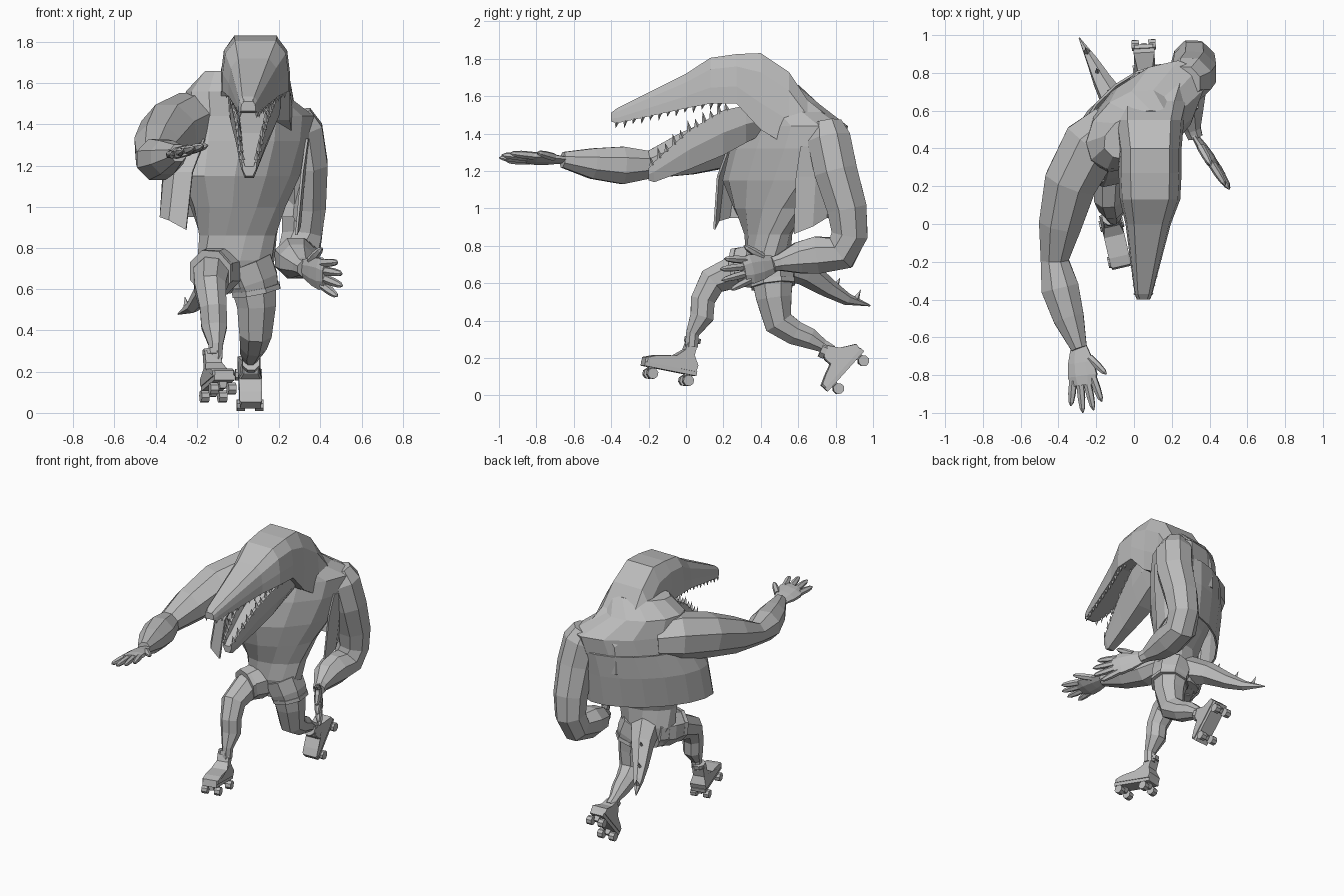
import bpy, bmesh
from math import cos, sin, pi, radians
from mathutils import Vector, Matrix

cube = bpy.data.objects.get("Cube")
if cube:
    bpy.data.objects.remove(cube)

grey = bpy.data.materials.new("plain_grey")
grey.use_nodes = True
grey.diffuse_color = (0.5, 0.5, 0.5, 1)
grey.node_tree.nodes["Principled BSDF"].inputs["Base Color"].default_value = (0.5, 0.5, 0.5, 1)


def finish(name, bm, matrix=None):
    """Turn a bmesh into a flat shaded object."""
    bmesh.ops.recalc_face_normals(bm, faces=bm.faces)
    if matrix:
        bm.transform(matrix)
    mesh = bpy.data.meshes.new(name)
    bm.to_mesh(mesh)
    bm.free()
    mesh.materials.append(grey)
    obj = bpy.data.objects.new(name, mesh)
    bpy.context.scene.collection.objects.link(obj)
    return obj


def loft(bm, rings, closed=True):
    """Skin a list of equal point rings; closed rings are capped."""
    rows = [[bm.verts.new(p) for p in ring] for ring in rings]
    count = len(rows[0])
    for low, high in zip(rows, rows[1:]):
        for i in range(count if closed else count - 1):
            j = (i + 1) % count
            bm.faces.new((low[i], low[j], high[j], high[i]))
    if closed:
        bm.faces.new(rows[0])
        bm.faces.new(rows[-1])


def tube(bm, path, hint, sides=8, flat=1.0):
    """Loft a limb along (x, y, z, radius) points."""
    points = [Vector(p[:3]) for p in path]
    rings = []
    for i, p in enumerate(points):
        before, after = points[max(i - 1, 0)], points[min(i + 1, len(points) - 1)]
        t = (after - p).normalized() + (p - before).normalized()
        t.normalize()
        u = Vector(hint)
        u = (u - t * u.dot(t)).normalized()
        v = t.cross(u) * flat
        steps = [2 * pi * (k + 0.5) / sides for k in range(sides)]
        rings.append([p + (u * cos(a) + v * sin(a)) * path[i][3] for a in steps])
    loft(bm, rings)


def limb(name, path, hint, sides=8, flat=1.0):
    bm = bmesh.new()
    tube(bm, path, hint, sides, flat)
    return finish(name, bm)


def spike(bm, base, direction, radius):
    """A four sided pointed cone."""
    base, direction = Vector(base), Vector(direction)
    turn = direction.to_track_quat('Z', 'Y').to_matrix().to_4x4()
    place = Matrix.Translation(base + direction / 2) @ turn
    bmesh.ops.create_cone(bm, cap_ends=True, segments=4, radius1=radius, radius2=0,
                          depth=direction.length, matrix=place)


def oval(z, cx, cy, a, b, yaw, angles):
    """Horizontal oval ring turned about z."""
    turn = Matrix.Rotation(radians(yaw), 3, 'Z')
    return [Vector((cx, cy, z)) + turn @ Vector((a * cos(t), b * sin(t), 0)) for t in angles]


# Torso, twisted so that the left shoulder goes back
around = [2 * pi * k / 12 for k in range(12)]
torso = [(.6, -.01, .46, .13, .1, 0), (.74, -.01, .44, .19, .12, 10),
         (.86, 0, .44, .2, .115, 20), (1.0, 0, .45, .26, .16, 35),
         (1.15, 0, .48, .36, .205, 42), (1.32, .03, .54, .385, .22, 42),
         (1.44, .05, .57, .385, .205, 41), (1.56, -.02, .5, .26, .18, 38),
         (1.66, .03, .47, .2, .12, 20)]
bm = bmesh.new()
loft(bm, [oval(*row, around) for row in torso])
finish("torso", bm)

# Open vest hanging from the back and sides
sweep = [radians(-42 + 250 * k / 12) for k in range(13)]
bm = bmesh.new()
vest_rows = [oval(1.33, .02, .535, .39, .235, 42, sweep), oval(1.17, -.02, .495, .42, .235, 42, sweep),
             oval(.95, -.04, .47, .425, .21, 42, sweep)]
for p, a in zip(vest_rows[-1], sweep):
    p.z -= .13 * max(0, -sin(a))
loft(bm, vest_rows, closed=False)
vest = finish("vest", bm)
cloth = vest.modifiers.new("thickness", 'SOLIDIFY')
cloth.thickness = .012

# Head with upper jaw: (y, bottom, top, centre x, half width)
skull_shape = [(-1, -1), (-1, -.3), (-.92, .5), (-.62, 1), (.62, 1), (.92, .5), (1, -.3), (1, -1)]
skull = [(-.4, 1.465, 1.51, .05, .035), (-.37, 1.455, 1.535, .05, .047),
         (0, 1.535, 1.72, .075, .12), (.13, 1.56, 1.805, .085, .16),
         (.27, 1.56, 1.825, .085, .167), (.4, 1.42, 1.83, .085, .167),
         (.55, 1.33, 1.73, .08, .185), (.65, 1.25, 1.58, .09, .2), (.8, 1.2, 1.46, .16, .16)]
# Lower jaw with a sunken mouth floor
jaw_shape = [(-1, 1), (-.95, 0), (-.5, -1), (.5, -1), (.95, 0), (1, 1),
             (.75, 1), (.6, .4), (-.6, .4), (-.75, 1)]
jaw = [(-.2, 1.15, 1.215, .055, .035), (-.17, 1.14, 1.25, .055, .045),
       (.02, 1.21, 1.42, .065, .08), (.2, 1.285, 1.525, .075, .115),
       (.32, 1.35, 1.55, .08, .13), (.46, 1.42, 1.55, .08, .13)]
for name, shape, rows in (("head", skull_shape, skull), ("lower_jaw", jaw_shape, jaw)):
    bm = bmesh.new()
    loft(bm, [[Vector((cx + w * sx, y, (lo + hi) / 2 + (hi - lo) / 2 * sz)) for sx, sz in shape]
              for y, lo, hi, cx, w in rows])
    finish(name, bm)


def along(rows, y):
    """Interpolate a head table at y."""
    for a, b in zip(rows, rows[1:]):
        if a[0] <= y <= b[0]:
            f = (y - a[0]) / (b[0] - a[0])
            return [p + (q - p) * f for p, q in zip(a, b)]


# Teeth and nostrils
bm = bmesh.new()
nostrils = bmesh.new()
for side in (-1, 1):
    for k in range(13):
        y, low, high, cx, w = along(skull, -.37 + .046 * k)
        spike(bm, (cx + side * w * .88, y, low + .005), (0, -.006, -.03 - .01 * (k % 2)), .012)
    for k in range(11):
        y, low, high, cx, w = along(jaw, -.18 + .04 * k)
        spike(bm, (cx + side * w * .88, y, high - .008), (0, -.012, .045 + .015 * (k % 2)), .015)
    spike(nostrils, (.05 + side * .022, -.385, 1.505), (0, .02, .03), .016)
finish("teeth", bm)
finish("nostrils", nostrils)

# Arms
limb("right_arm", [(-.12, .51, 1.39, .14), (-.23, .415, 1.4, .165), (-.335, .22, 1.36, .15),
                   (-.39, 0, 1.29, .122), (-.42, -.19, 1.235, .08), (-.392, -.34, 1.23, .108),
                   (-.345, -.5, 1.24, .088), (-.29, -.66, 1.26, .045)], (0, 0, 1))
limb("left_arm", [(.27, .75, 1.45, .09), (.295, .765, 1.37, .125), (.32, .8, 1.2, .125),
                  (.32, .86, 1.0, .115), (.31, .875, .86, .105), (.295, .83, .765, .105),
                  (.28, .7, .75, .108), (.285, .6, .735, .09), (.31, .5, .71, .048),
                  (.325, .46, .7, .042)], (1, 0, 0))


def hand(name, wrist, forward, thumb_side):
    """Flat palm with four spread fingers and a thumb."""
    f = Vector(forward).normalized()
    s = Vector(thumb_side)
    s = (s - f * s.dot(f)).normalized()
    at = lambda along_f, along_s: Vector(wrist) + f * along_f + s * along_s
    bm = bmesh.new()
    tube(bm, [(*at(d, 0), r) for d, r in ((-.02, .045), (.07, .075), (.14, .085), (.19, .07))],
         s, 8, .35)
    digits = [((.16, -.055), (.29, -.085)), ((.17, -.018), (.335, -.025)),
              ((.17, .02), (.33, .035)), ((.16, .055), (.29, .085)), ((.05, .05), (.15, .13))]
    for root, tip in digits:
        a, b = at(*root), at(*tip)
        tube(bm, [(*a, .022), (*a.lerp(b, .5), .021), (*a.lerp(b, .85), .015), (*b, .003)], s, 6)
    finish(name, bm)


hand("right_hand", (-.29, -.665, 1.26), (.13, -1, .05), (1, .1, .25))
hand("left_hand", (.325, .46, .7), (.52, -.78, -.17), (0, -.2, 1))

# Legs and shorts
limb("right_leg", [(-.08, .42, .69, .12), (-.13, .27, .665, .095), (-.135, .14, .61, .082),
                   (-.12, .09, .51, .07), (-.115, .085, .42, .068), (-.108, .035, .33, .038),
                   (-.11, .03, .26, .036)], (1, 0, 0))
limb("left_leg", [(.07, .46, .66, .125), (.09, .47, .52, .102), (.085, .495, .39, .085),
                  (.075, .58, .335, .07), (.065, .66, .305, .06), (.06, .73, .265, .038),
                  (.06, .78, .235, .036)], (1, 0, 0))
limb("shorts_right", [(-.06, .47, .7, .11), (-.1, .37, .69, .125), (-.13, .28, .685, .108)], (1, 0, 0))
limb("shorts_left", [(.04, .45, .73, .135), (.075, .46, .64, .13), (.09, .465, .59, .118)], (1, 0, 0))
limb("hem_right", [(-.125, .295, .686, .114), (-.135, .27, .682, .114)], (1, 0, 0))
limb("hem_left", [(.085, .463, .61, .127), (.09, .466, .585, .127)], (1, 0, 0))

# Tail with a row of spikes
tail = [(-.03, .5, .72, .1), (-.1, .64, .66, .075), (-.17, .76, .575, .052),
        (-.22, .86, .515, .033), (-.29, .985, .48, .004)]
limb("tail", tail, (1, 0, 0), 6)
bm = bmesh.new()
for a, b in zip(tail[1:], tail[2:]):
    x, y, z, r = Vector(a).lerp(Vector(b), .4)
    spike(bm, (x, y, z + r * .7), (-.01, .025, .05), .018)
finish("tail_spikes", bm)


def skate(name, place, pitch, yaw, lean):
    """Roller boot with cuff, truck plate and four wheels; toe towards -y."""
    place = (Matrix.Translation(place) @ Matrix.Rotation(radians(yaw), 4, 'Z')
             @ Matrix.Rotation(radians(pitch), 4, 'X'))
    bm = bmesh.new()
    profile = [(.035, .085), (.04, .12), (.012 + lean / 2, .17), (.02 + lean, .25 + lean / 4),
               (-.035 + lean, .25 + lean / 2), (-.045 + lean, .19), (-.09 + lean / 2, .15),
               (-.2, .13), (-.25, .11), (-.25, .085)]
    loft(bm, [[Vector((sx * (.055 if pz < .16 else .04), py * shrink, pz)) for py, pz in profile]
              for sx, shrink in ((-1, .96), (-.85, 1), (.85, 1), (1, .96))])
    tube(bm, [(0, lean - .007, .235 + lean / 4, .045), (0, lean * 1.1 - .007, .262 + lean / 4, .045)],
         (1, 0, 0))
    bmesh.ops.create_cube(bm, size=1, matrix=Matrix.Translation((0, -.105, .075))
                          @ Matrix.Diagonal((.1, .29, .025, 1)))
    for axle in (-.2, 0):
        tube(bm, [(0, axle, .03, .02), (0, axle, .07, .03)], (1, 0, 0), 4)
        for sx in (-1, 1):
            tube(bm, [(sx * .025, axle, .03, .03), (sx * .064, axle, .03, .03)], (0, 0, 1), 8)
    finish(name, bm, place)


skate("right_skate", (-.118, -.005, .05), -11, 13, 0)
skate("left_skate", (.05, .97, .165), 48, 3, -.09)
